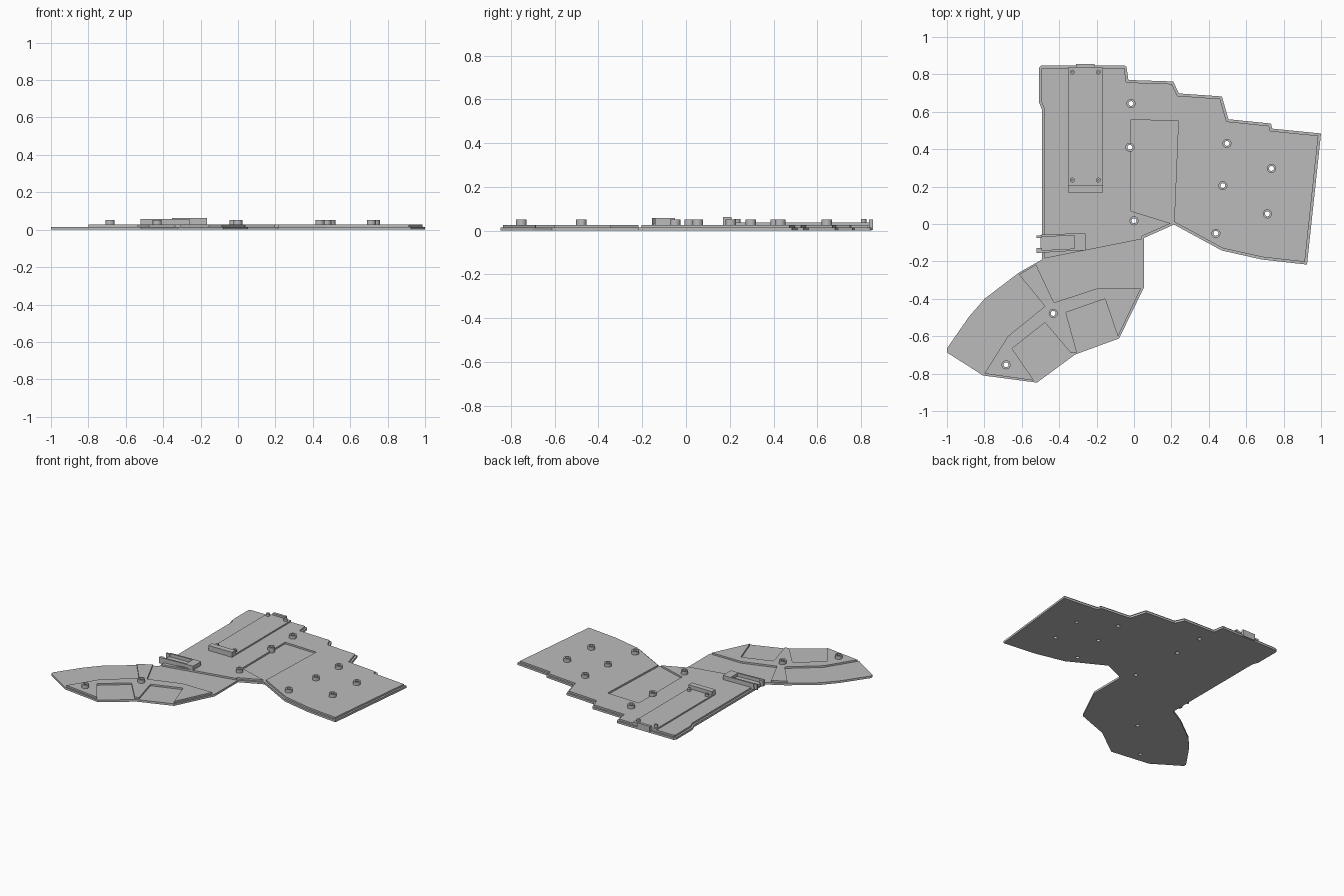
import bpy, bmesh, math
from mathutils import Vector

if "Cube" in bpy.data.objects:
    bpy.data.objects.remove(bpy.data.objects["Cube"])

grey = bpy.data.materials.new("plain grey")
grey.use_nodes = True
grey.diffuse_color = (0.5, 0.5, 0.5, 1)
grey.node_tree.nodes["Principled BSDF"].inputs["Base Color"].default_value = (0.5, 0.5, 0.5, 1)


def finish(bm, name):
    bmesh.ops.recalc_face_normals(bm, faces=bm.faces)
    mesh = bpy.data.meshes.new(name)
    bm.to_mesh(mesh)
    bm.free()
    mesh.materials.append(grey)
    obj = bpy.data.objects.new(name, mesh)
    bpy.context.collection.objects.link(obj)
    return obj


def slab(name, points, low, high):
    """Flat plate from an outline."""
    bm = bmesh.new()
    face = bm.faces.new([bm.verts.new((x, y, low)) for x, y in points])
    out = bmesh.ops.extrude_face_region(bm, geom=[face])
    top = [v for v in out["geom"] if isinstance(v, bmesh.types.BMVert)]
    bmesh.ops.translate(bm, verts=top, vec=(0, 0, high - low))
    return finish(bm, name)


def box(name, x0, x1, y0, y1, z0, z1):
    return slab(name, [(x0, y0), (x1, y0), (x1, y1), (x0, y1)], z0, z1)


def tube(name, centre, outer, inner, low, high, sides=24):
    """Hollow screw boss."""
    bm = bmesh.new()
    rings = []
    for r, z in ((outer, low), (outer, high), (inner, high), (inner, low)):
        rings.append([bm.verts.new((centre[0] + r * math.cos(i * math.tau / sides),
                                    centre[1] + r * math.sin(i * math.tau / sides), z))
                      for i in range(sides)])
    for k in range(4):
        a, b = rings[k], rings[(k + 1) % 4]
        for i in range(sides):
            j = (i + 1) % sides
            bm.faces.new((a[i], a[j], b[j], b[i]))
    return finish(bm, name)


def inset(points, d):
    """Shrink a clockwise outline by a constant rim width."""
    result = []
    for i, p in enumerate(points):
        p = Vector(p)
        a = (p - Vector(points[i - 1])).normalized()
        b = (Vector(points[(i + 1) % len(points)]) - p).normalized()
        na, nb = Vector((a.y, -a.x)), Vector((b.y, -b.x))
        result.append(tuple(p + (na + nb) * d / (1 + na.dot(nb))))
    return result


def cut(target, cutter):
    mod = target.modifiers.new("cut", 'BOOLEAN')
    mod.operation = 'DIFFERENCE'
    mod.solver = 'EXACT'
    mod.object = cutter
    bpy.context.view_layer.objects.active = target
    bpy.ops.object.modifier_apply(modifier=mod.name)


# Outlines, clockwise from above
main_edge = [(-.492, .612), (-.508, .65), (-.508, .835), (-.495, .848), (-.05, .848),
             (-.04, .84), (-.03, .77), (.21, .762), (.24, .698), (.47, .682), (.505, .56),
             (.733, .537), (.738, .51), (1, .484), (.925, -.217), (.684, -.19),
             (.47, -.142), (.214, -.003), (.053, -.075)]
thumb_edge = [(.053, -.34), (-.08, -.612), (-.315, -.698), (-.519, -.848), (-.807, -.81),
              (-1, -.687), (-1, -.665), (-.882, -.495), (-.797, -.398), (-.615, -.26),
              (-.492, -.19)]
thumb_raised = [(-.8, -.8), (-.674, -.6), (-.476, -.44), (-.615, -.27), (-.524, -.217),
                (-.428, -.42), (-.198, -.345), (.037, -.345), (-.086, -.602), (-.155, -.4),
                (-.364, -.473), (-.305, -.687), (-.337, -.69), (-.476, -.527),
                (-.652, -.666), (-.535, -.837)]
bosses = [(-.016, .644), (-.022, .41), (0, .017), (.497, .431), (.735, .297), (.475, .205),
          (.713, .054), (.438, -.05), (-.432, -.478), (-.684, -.753)]

BASE, TOP = .015, .027

# Layered plates
base = slab("base_plate", main_edge + thumb_edge, 0, BASE)
upper = slab("main_raised_plate", inset(main_edge + [(.053, -.092), (-.492, -.2)], .013),
             BASE - .002, TOP)
thumb = slab("thumb_raised_plate", thumb_raised, BASE - .002, TOP)

# Sunken pocket in the main plate
pocket = slab("pocket_cutter", [(-.017, .558), (.237, .55), (.214, -.002), (-.017, .07)], 0, .1)
cut(upper, pocket)
bpy.data.objects.remove(pocket)

# Screw holes and bosses
for centre in bosses:
    bm = bmesh.new()
    bmesh.ops.create_cone(bm, cap_ends=True, segments=24, radius1=.017, radius2=.017, depth=.2)
    bmesh.ops.translate(bm, verts=bm.verts, vec=(*centre, 0))
    drill = finish(bm, "drill_cutter")
    cut(base, drill)
    cut(thumb if centre[1] < -.3 else upper, drill)
    bpy.data.objects.remove(drill)
    tube("screw_boss", centre, .024, .013, 0, .051)

# Circuit board bed with stop block, pins and end clip
box("board_bed", -.352, -.165, .2, .838, TOP - .002, .037)
box("board_stop", -.352, -.165, .168, .208, TOP - .002, .063)
for x in (-.33, -.19):
    for y in (.235, .812):
        tube("board_pin", (x, y), .013, .004, .035, .053, 16)
box("end_clip", -.31, -.21, .836, .855, .004, .05)

# Open tray for the power switch
box("switch_tray_floor", -.5, -.3, -.148, -.058, BASE, .034)
box("switch_tray_end", -.318, -.258, -.142, -.05, BASE, .057)
slab("switch_tray_back", [(-.495, -.068), (-.3, -.062), (-.3, -.05), (-.495, -.056)], BASE, .057)
slab("switch_tray_front", [(-.52, -.155), (-.3, -.142), (-.3, -.13), (-.52, -.142)], BASE, .057)
for y in (-.142, -.075):
    box("switch_tray_tab", -.52, -.492, y, y + .013, BASE, .055)
